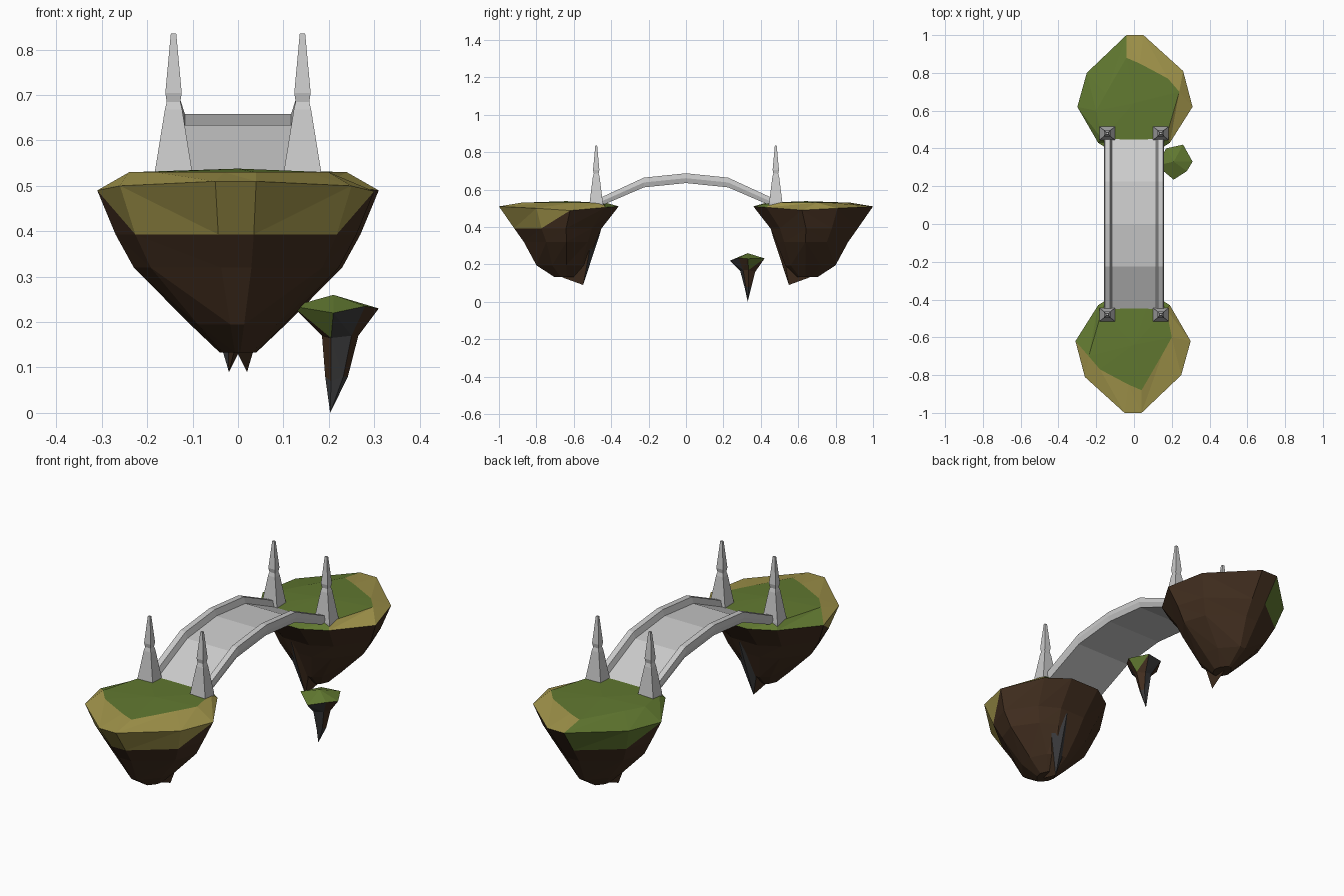
import bpy, bmesh
from mathutils import Vector

if "Cube" in bpy.data.objects:
    bpy.data.objects.remove(bpy.data.objects["Cube"])


def mat(name, rgb):
    m = bpy.data.materials.new(name)
    m.diffuse_color = (*rgb, 1)
    m.use_nodes = True
    m.node_tree.nodes["Principled BSDF"].inputs["Base Color"].default_value = m.diffuse_color
    return m


GREEN, YELLOW, BROWN, ROCK = range(4)
MATS = [mat("grass", (0.12, 0.19, 0.03)), mat("dry_grass", (0.36, 0.30, 0.07)),
        mat("earth", (0.055, 0.028, 0.014)), mat("dark_rock", (0.045, 0.045, 0.047))]


def finish(bm, name, mats=()):
    bmesh.ops.recalc_face_normals(bm, faces=bm.faces[:])
    me = bpy.data.meshes.new(name)
    bm.to_mesh(me)
    bm.free()
    for m in mats:
        me.materials.append(m)
    ob = bpy.data.objects.new(name, me)
    bpy.context.collection.objects.link(ob)
    return ob


def loft(bm, rings, colour):
    """Join rings of points with triangles; colour(level, segment, is_upper) picks the material."""
    vs = [[bm.verts.new(p) for p in r] for r in rings]
    n = len(rings[0])
    for k in range(len(vs) - 1):
        a, b = vs[k], vs[k + 1]
        for i in range(n):
            j = (i + 1) % n
            low = j if i < n * 0.3 else i
            top_v = a[i] if low == j else a[j]
            bm.faces.new((a[i], a[j], b[low])).material_index = colour(k, i, True)
            bm.faces.new((top_v, b[j], b[i])).material_index = colour(k, i, False)
    return vs


# Large islands: the back one is the front one turned half round
RIM = [(-.31, -.62, .49), (-.26, -.81, .50), (-.05, -1, .51), (.04, -1, .51), (.25, -.80, .50),
       (.30, -.62, .488), (.19, -.43, .505), (.08, -.36, .51), (-.08, -.36, .51), (-.19, -.43, .505)]
LAWN = [(-.24, -.70), (-.18, -.77), (-.03, -.85), (.04, -.88), (.15, -.69),
        (.20, -.60), (.17, -.45), (.07, -.43), (-.07, -.43), (-.17, -.46)]
# scale x, scale y, centre y, z of each lower ring
LOWER = [(.87, .73, -.685, .393), (.74, .60, -.675, .32), (.34, .42, -.665, .195), (.13, .17, -.65, .133)]


def island(name, s, dry, wall, wall_colour, spike_colours):
    def put(x, y, z):
        return (s * x, s * y, z)
    rings = [[put(x, y, .53) for x, y in LAWN], [put(*p) for p in RIM]]
    for sx, sy, cy, z in LOWER:
        rings.append([put(x * sx, cy + (y + .68) * sy, z) for x, y, _ in RIM])

    def colour(k, i, upper):
        if k == 0:
            return YELLOW if i in dry else GREEN
        if k == 1 and i in wall and (upper or i in (1, 2, 3)):
            return wall_colour
        return BROWN
    bm = bmesh.new()
    vs = loft(bm, rings, colour)
    c = bm.verts.new(put(0, -.64, .538))
    for i in range(10):
        bm.faces.new((vs[0][i], vs[0][(i + 1) % 10], c)).material_index = GREEN
    bm.faces.new(vs[-1]).material_index = BROWN
    finish(bm, name, MATS)

    # rock spike hanging on the bridge side
    bm = bmesh.new()
    left, ridge, right, back, tip = [bm.verts.new(put(*p)) for p in (
        (-.06, -.50, .40), (.03, -.455, .38), (.10, -.50, .36), (0, -.66, .13), (.02, -.55, .09))]
    for f, m in (((left, ridge, tip), spike_colours[0]), ((ridge, right, tip), spike_colours[1]),
                 ((right, back, tip), BROWN), ((back, left, tip), BROWN),
                 ((left, ridge, right, back), BROWN)):
        bm.faces.new(f).material_index = m
    finish(bm, name + "_spike", MATS)


island("front_island", 1, range(6), range(5), YELLOW, (ROCK, ROCK))
island("back_island", -1, (9, 0, 1, 2), (3, 4), GREEN, (BROWN, ROCK))

# Small floating rock
rim = [(.12, .31, .235), (.21, .235, .22), (.28, .28, .235), (.31, .33, .23), (.26, .42, .232), (.17, .40, .235)]
mid = [(.185, .32, .17), (.205, .29, .165), (.25, .305, .17), (.265, .335, .17), (.24, .37, .16), (.20, .365, .17)]
low = [(.192, .33, .08), (.205, .315, .07), (.232, .32, .08), (.242, .335, .08), (.23, .35, .08), (.205, .35, .08)]
bm = bmesh.new()
vs = loft(bm, [rim, mid, low],
          lambda k, i, up: GREEN if k == 0 and up and i in (0, 3) else ROCK if i in (1, 4) else BROWN)
for centre, ring, m in (((.21, .33, .26), vs[0], GREEN), ((.203, .33, 0), vs[-1], ROCK)):
    c = bm.verts.new(centre)
    for i in range(6):
        bm.faces.new((ring[i], ring[(i + 1) % 6], c)).material_index = m
finish(bm, "small_rock", MATS)

# Arched bridge: one U-shaped section swept along five stations
bm = bmesh.new()
rows = []
for y, top, deck, bottom in ((-.45, .56, .53, .515), (-.225, .664, .634, .612), (0, .687, .658, .635),
                             (.225, .664, .634, .612), (.45, .56, .53, .515)):
    half = [(.117, deck), (.126, top), (.154, top), (.158, (top + bottom) / 2), (.15, bottom)]
    section = half + [(-x, z) for x, z in reversed(half)]
    rows.append([bm.verts.new((x, y, z)) for x, z in section])
for a, b in zip(rows, rows[1:]):
    for i in range(10):
        j = (i + 1) % 10
        bm.faces.new((a[i], a[j], b[j], b[i]))
for r in (rows[0], rows[-1]):
    bm.faces.new(r)
finish(bm, "bridge")

# Four corner pillars: half width x, half width y, height
PROFILE = [(.041, .035, .51), (.041, .035, .532), (.019, .018, .668), (.015, .013, .685),
           (.018, .017, .705), (.006, .005, .835)]
for side, sx in (("left", -1), ("right", 1)):
    for end, sy in (("front", -1), ("back", 1)):
        bm = bmesh.new()
        rows = [[bm.verts.new((sx * .142 + u * hx, sy * .48 + v * hy, z))
                 for u, v in ((-1, -1), (1, -1), (1, 1), (-1, 1))] for hx, hy, z in PROFILE]
        for a, b in zip(rows, rows[1:]):
            for i in range(4):
                j = (i + 1) % 4
                bm.faces.new((a[i], a[j], b[j], b[i]))
        bm.faces.new(rows[0])
        bm.faces.new(rows[-1])
        finish(bm, f"{end}_{side}_pillar")
